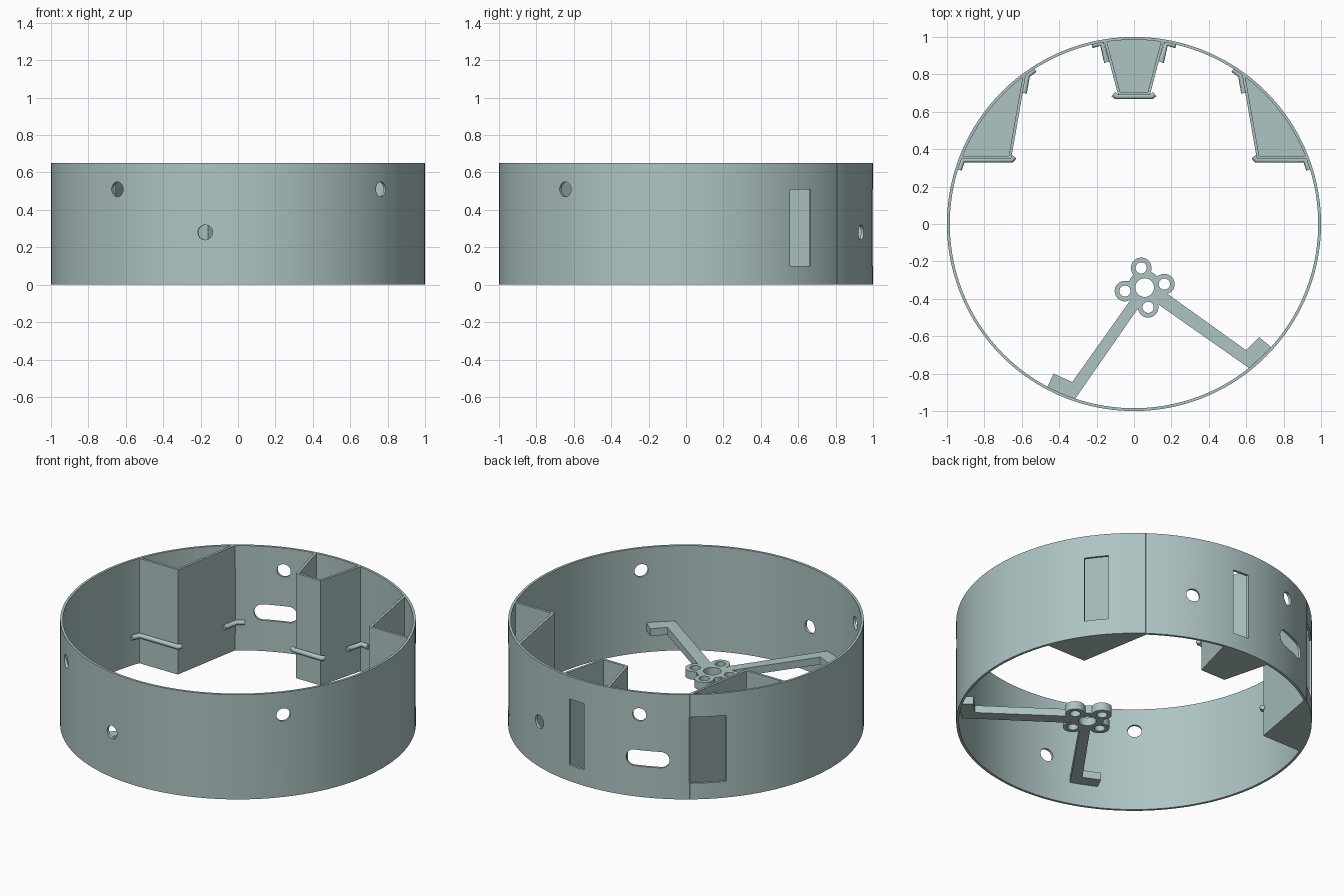
import bpy, bmesh, math
from mathutils import Matrix, Vector

if "Cube" in bpy.data.objects:
    bpy.data.objects.remove(bpy.data.objects["Cube"])

H, R_OUT, R_IN = 0.65, 1.0, 0.985

mat = bpy.data.materials.new("pale grey teal")
mat.use_nodes = True
colour = (0.42, 0.55, 0.55, 1)
mat.diffuse_color = colour
mat.node_tree.nodes["Principled BSDF"].inputs["Base Color"].default_value = colour


def polar(r, deg):
    a = math.radians(deg)
    return (r * math.cos(a), r * math.sin(a))


def circle(r, n, cx=0, cy=0):
    return [(cx + x, cy + y) for x, y in (polar(r, 360 * i / n) for i in range(n))]


def prism(name, pts, z0, z1):
    """Extrude a flat outline between two heights."""
    bm = bmesh.new()
    face = bm.faces.new([bm.verts.new((x, y, z0)) for x, y in pts])
    top = bmesh.ops.extrude_face_region(bm, geom=[face])["geom"]
    bmesh.ops.translate(bm, vec=(0, 0, z1 - z0),
                        verts=[v for v in top if isinstance(v, bmesh.types.BMVert)])
    bmesh.ops.recalc_face_normals(bm, faces=bm.faces)
    mesh = bpy.data.meshes.new(name)
    bm.to_mesh(mesh)
    bm.free()
    obj = bpy.data.objects.new(name, mesh)
    bpy.context.collection.objects.link(obj)
    mesh.materials.append(mat)
    return obj


def smooth(obj):
    bpy.ops.object.select_all(action='DESELECT')
    obj.select_set(True)
    bpy.context.view_layer.objects.active = obj
    bpy.ops.object.shade_smooth_by_angle(angle=math.radians(30))


def cut(obj, cutters):
    bpy.context.view_layer.objects.active = obj
    for c in cutters:
        mod = obj.modifiers.new("cut", 'BOOLEAN')
        mod.operation, mod.solver, mod.object = 'DIFFERENCE', 'EXACT', c
        bpy.ops.object.modifier_apply(modifier=mod.name)
        bpy.data.objects.remove(c)


def radial_cutter(pts, deg, z):
    """Outline (sideways, up) pushed through the wall at a compass angle."""
    c = prism("wall_cutter", pts, 0.9, 1.1)
    c.hide_render = True
    c.data.transform(Matrix.Translation((0, 0, z))
                     @ Matrix.Rotation(math.radians(deg), 4, 'Z')
                     @ Matrix(((0, 0, 1, 0), (1, 0, 0, 0), (0, 1, 0, 0), (0, 0, 0, 1))))
    return c


def strip(name, path, width, z0, z1):
    """Upright wall following a path, thickened to the left with mitred corners."""
    p = [Vector(q) for q in path]
    normals = []
    for a, b in zip(p, p[1:]):
        d = (b - a).normalized()
        normals.append(Vector((-d.y, d.x)))
    side = []
    for i, q in enumerate(p):
        n0, n1 = normals[max(i - 1, 0)], normals[min(i, len(normals) - 1)]
        side.append(q + (n0 + n1) * width / (1 + n0.dot(n1)))
    return prism(name, [tuple(q) for q in p + side[::-1]], z0, z1)


def rod(name, path, z=0.175):
    curve = bpy.data.curves.new(name, 'CURVE')
    curve.dimensions = '3D'
    curve.bevel_depth, curve.bevel_resolution, curve.use_fill_caps = 0.015, 3, True
    spline = curve.splines.new('POLY')
    spline.points.add(len(path) - 1)
    for pt, (x, y) in zip(spline.points, path):
        pt.co = (x, y, z, 1)
    curve.materials.append(mat)
    obj = bpy.data.objects.new(name, curve)
    bpy.context.collection.objects.link(obj)


# Outer ring with round holes, a slot and three windows
ring = prism("outer_ring", circle(R_OUT, 160), 0, H)
cut(ring, [prism("bore_cutter", circle(R_IN, 160), -0.1, H + 0.1)])
cutters = [radial_cutter(circle(0.04, 32), deg, z) for deg, z in
           ((-40.2, 0.51), (229.8, 0.51), (109.8, 0.51), (259.9, 0.28), (69.4, 0.28))]
slot = [(x + (0.075 if x > 0 else -0.075), y) for x, y in
        (polar(0.05, 360 * (i + 0.5) / 32) for i in range(32))]
cutters.append(radial_cutter(slot, 112.5, 0.24))
for deg, w in ((37.8, 0.14), (87, 0.105), (132, 0.21)):
    w /= 2
    cutters.append(radial_cutter([(-w, -0.205), (w, -0.205), (w, 0.205), (-w, 0.205)], deg, 0.305))
cut(ring, cutters)
smooth(ring)


# Pockets against the inside of the ring: floor plus upright walls
def pocket(name, path, width=0.015):
    a0, a1 = (math.degrees(math.atan2(q[1], q[0])) for q in (path[-1], path[0]))
    arc = [polar(0.99, a0 + (a1 - a0) * i / 16) for i in range(1, 16)]
    prism(name + "_floor", path + arc, 0, 0.015)
    strip(name + "_wall", path, width, 0, H)


pocket("middle_pocket", [(-0.16, 0.975), (-0.085, 0.69), (0.085, 0.69), (0.16, 0.975)])
rod("middle_front_rod", [(-0.11, 0.695), (-0.095, 0.682), (0.095, 0.682), (0.11, 0.695)])

for s, side in ((1, "left"), (-1, "right")):
    def flip(pts):
        return [(s * x, y) for x, y in pts]
    pocket(side + "_pocket", flip([(0.577, 0.805), (0.657, 0.348), (0.926, 0.348)]), 0.015 * s)
    rod(side + "_front_rod", flip([(0.64, 0.36), (0.655, 0.342), (0.915, 0.342), (0.935, 0.29)]))
    rod(side + "_corner_rod", flip([(0.53, 0.825), (0.57, 0.795), (0.588, 0.7)]))
    rod(side + "_middle_rod", flip([(0.225, 0.955), (0.172, 0.965), (0.145, 0.865)]))

# Bracket hub: four round lobes around a centre bore
hx, hy, lobe_d, lobe_r = 0.057, -0.34, 0.107, 0.055
outline = []
for i in range(144):
    deg = i * 2.5
    phi = math.radians((deg - 10 + 45) % 90 - 45)
    inside = lobe_r ** 2 - (lobe_d * math.sin(phi)) ** 2
    r = lobe_d * math.cos(phi) + math.sqrt(inside) if inside > 0 else 0.09
    x, y = polar(max(r, 0.09), deg)
    outline.append((hx + x, hy + y))
hub = prism("bracket_hub", outline, 0.135, 0.185)
holes = [prism("hub_cutter", circle(0.05, 32, hx, hy), 0, 0.4)]
for k in range(4):
    x, y = polar(lobe_d, 10 + 90 * k)
    holes.append(prism("hub_cutter", circle(0.03, 24, hx + x, hy + y), 0, 0.4))
cut(hub, holes)
smooth(hub)

# Bracket arms with bent feet meeting the ring
prism("bracket_arm_right", [(0.0, -0.38), (0.05, -0.41), (-0.315, -0.935), (-0.465, -0.875),
                            (-0.43, -0.8), (-0.33, -0.845)], 0.137, 0.183)
prism("bracket_arm_left", [(0.14, -0.346), (0.6, -0.675), (0.67, -0.605), (0.735, -0.66),
                           (0.615, -0.77), (0.11, -0.416)], 0.137, 0.183)
